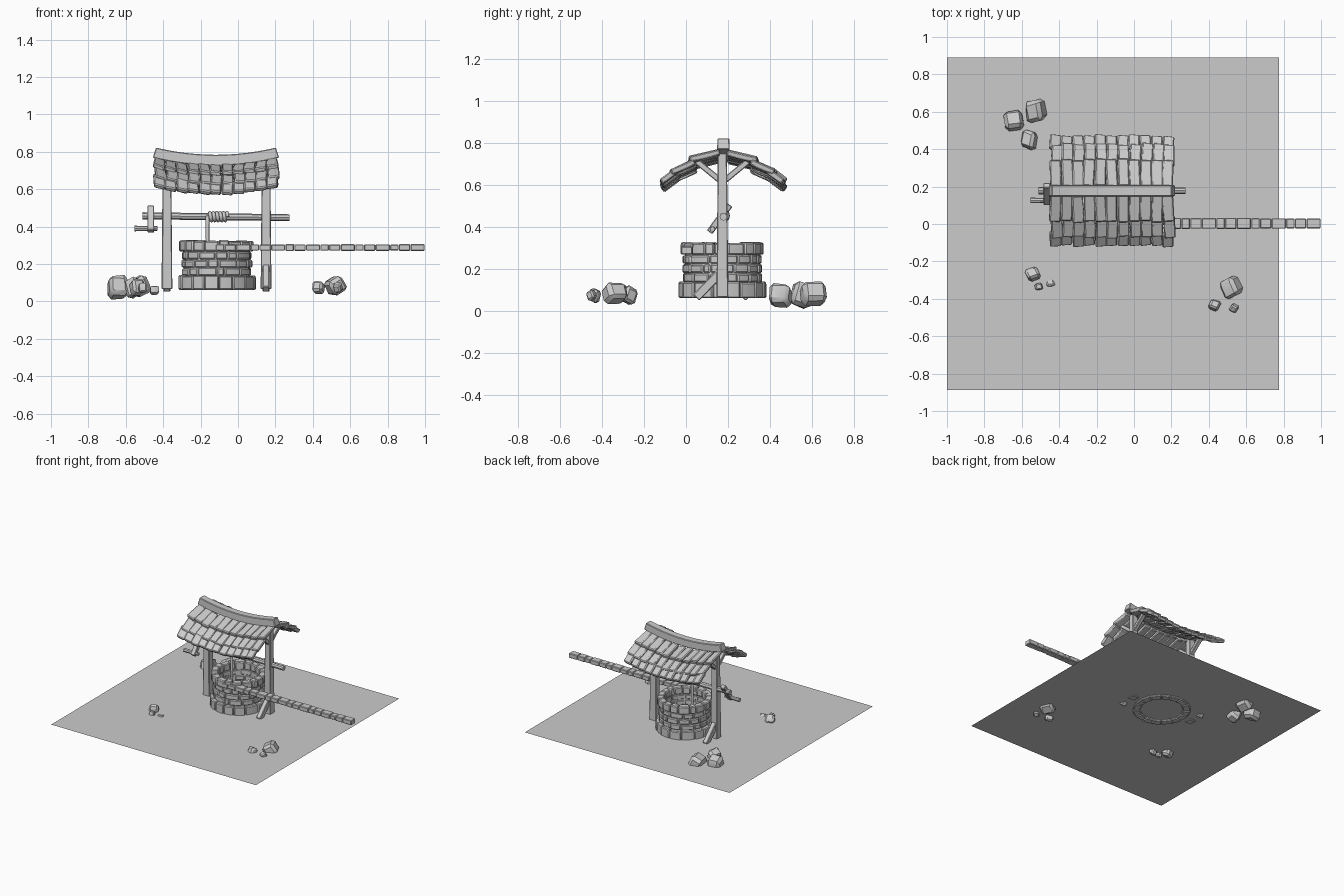
import bpy, bmesh, math, random
from mathutils import Matrix, Vector

if "Cube" in bpy.data.objects:
    bpy.data.objects.remove(bpy.data.objects["Cube"])

random.seed(4)
CX, CY = -0.113, 0.173          # well centre
R = random.uniform


def finish(name, bm, smooth=True):
    me = bpy.data.meshes.new(name)
    bm.to_mesh(me)
    bm.free()
    ob = bpy.data.objects.new(name, me)
    bpy.context.collection.objects.link(ob)
    if smooth:
        bpy.ops.object.select_all(action='DESELECT')
        ob.select_set(True)
        bpy.context.view_layer.objects.active = ob
        bpy.ops.object.shade_smooth_by_angle(angle=math.radians(35))
    return ob


def block(bm, size, mat, bevel=0.005, taper=1.0, cuts=0, warp=None):
    """Bevelled box; taper scales the +z end, warp remaps every vertex."""
    tb = bmesh.new()
    bmesh.ops.create_cube(tb, size=1)
    for v in tb.verts:
        k = taper if v.co.z > 0 else 1
        v.co = Vector((v.co.x * size[0] * k, v.co.y * size[1] * k, v.co.z * size[2]))
    if bevel:
        bmesh.ops.bevel(tb, geom=tb.edges[:], offset=bevel, segments=1, affect='EDGES')
    for i in range(cuts):
        x = size[0] * ((i + 1) / (cuts + 1) - 0.5)
        bmesh.ops.bisect_plane(tb, geom=tb.verts[:] + tb.edges[:] + tb.faces[:],
                               plane_co=(x, 0, 0), plane_no=(1, 0, 0))
    for v in tb.verts:
        v.co = mat @ v.co
        if warp:
            v.co = warp(v.co)
    tmp = bpy.data.meshes.new("tmp")
    tb.to_mesh(tmp)
    tb.free()
    bm.from_mesh(tmp)
    bpy.data.meshes.remove(tmp)


def beam(bm, p, q, w, d, taper=1.0, bevel=0.004):
    p, q = Vector(p), Vector(q)
    rot = (q - p).to_track_quat('Z', 'Y').to_matrix().to_4x4()
    block(bm, (w, d, (q - p).length), Matrix.Translation((p + q) / 2) @ rot, bevel, taper)


def sag(co):
    return Vector((co.x, co.y, co.z + 0.042 * ((co.x + 0.118) / 0.335) ** 2))


def polar(co):
    # x = angle, y = radius, z = height
    return Vector((CX + co.y * math.cos(co.x), CY + co.y * math.sin(co.x), co.z))


def ring(bm, n, r0, r1, z0, z1, start, jitter, gap=0.003):
    step = 2 * math.pi / n
    cuts = [start + i * step + R(-jitter, jitter) * step for i in range(n)]
    cuts.append(cuts[0] + 2 * math.pi)
    for a, b in zip(cuts, cuts[1:]):
        ro = r1 + R(-0.004, 0.003)
        top, bot = z1 + R(-0.004, 0.003), z0
        tb_scale = ro                       # build at arc length, then bend
        def bend(co, s=tb_scale):
            return polar(Vector((co.x / s, co.y, co.z)))
        mat = Matrix.Translation(((a + b) / 2 * tb_scale, (r0 + ro) / 2, (bot + top) / 2))
        block(bm, ((b - a) * tb_scale - gap, ro - r0, top - bot), mat, 0.006, 1, 1, bend)


# ground sheet
bm = bmesh.new()
bmesh.ops.create_grid(bm, x_segments=1, y_segments=1, size=0.888,
                      matrix=Matrix.Translation((-0.112, 0.001, 0.073)))
finish("ground_sheet", bm, False)

# well: base ring, top ring, brick courses, mortar core
bm = bmesh.new()
ring(bm, 16, 0.152, 0.207, 0.062, 0.138, 0.1, 0.2)
finish("well_base_ring", bm)
bm = bmesh.new()
ring(bm, 18, 0.148, 0.199, 0.268, 0.325, 0.2, 0.2)
finish("well_top_ring", bm)
bm = bmesh.new()
for i in range(3):
    ring(bm, 15, 0.153, 0.187, 0.137 + i * 0.044, 0.178 + i * 0.044, i * 0.21, 0.28, 0.005)
finish("well_bricks", bm)
bm = bmesh.new()
N = 32
loops = []
for r, z in ((0.156, 0.08), (0.178, 0.08), (0.178, 0.29), (0.156, 0.29)):
    loops.append([bm.verts.new(polar(Vector((2 * math.pi * k / N, r, z)))) for k in range(N)])
for j in range(4):
    a, b = loops[j], loops[(j + 1) % 4]
    for k in range(N):
        bm.faces.new((a[k], a[(k + 1) % N], b[(k + 1) % N], b[k]))
bmesh.ops.recalc_face_normals(bm, faces=bm.faces[:])
finish("well_mortar", bm)

# straight stone row reaching out from the well rim
bm = bmesh.new()
x = -0.12
for i in range(6):
    for w in (0.047, 0.062, 0.0775):
        d, h = 0.056 + R(-0.005, 0.004), 0.034 + R(-0.004, 0.003)
        block(bm, (w - 0.002, d, h), Matrix.Translation((x + w / 2, 0.003, 0.288)), 0.004)
        x += w
finish("stone_row", bm)

# posts with foot braces (turned half round) and paired roof braces
for name, px, side in (("left", -0.38, 1), ("right", 0.15, -1)):
    bm = bmesh.new()
    beam(bm, (px, CY, 0.066), (px, CY, 0.75), 0.058, 0.056, 0.78)
    finish(name + "_post", bm)
    bm = bmesh.new()
    beam(bm, (px, CY + side * 0.125, 0.064), (px, CY + side * 0.005, 0.187), 0.036, 0.042)
    for s in (-1, 1):
        beam(bm, (px, CY + s * 0.01, 0.62), (px, CY + s * 0.122, 0.712), 0.03, 0.028)
    finish(name + "_braces", bm)

# sagging ridge beam
bm = bmesh.new()
block(bm, (0.675, 0.06, 0.058), Matrix.Translation((-0.118, 0.178, 0.755)), 0.004, 0.95, 11, sag)
finish("roof_ridge", bm)

# roof tiles: three overlapping rows a side, (dist from ridge, z) start and end
rows = (((0.02, 0.718), (0.165, 0.682)),
        ((0.135, 0.671), (0.247, 0.622)),
        ((0.218, 0.632), (0.292, 0.577)))
for name, s in (("front", -1), ("back", 1)):
    bm = bmesh.new()
    for r, (a, b) in enumerate(rows):
        d = Vector((0, s * (b[0] - a[0]), b[1] - a[1]))
        mid = Vector((0, 0.178 + s * (a[0] + b[0]) / 2, (a[1] + b[1]) / 2))
        pitch = Matrix.Rotation(math.atan2(d.z * s, d.y * s), 4, 'X')
        for i in range(11):
            tx = -0.42 + i * 0.0602 + (r % 2) * 0.006 + R(-0.003, 0.003)
            off = Vector((tx, R(-0.006, 0.006), R(-0.003, 0.003)))
            mat = (Matrix.Translation(mid + off) @ pitch
                   @ Matrix.Rotation(R(0.04, 0.16), 4, 'Y')
                   @ Matrix.Rotation(R(-0.06, 0.06), 4, 'Z'))
            block(bm, (0.06, d.length, 0.027), mat, 0.006, 1, 0, sag)
    finish(name + "_roof_tiles", bm)

# windlass shaft
bm = bmesh.new()
p, q = Vector((-0.51, 0.178, 0.458)), Vector((0.275, 0.178, 0.448))
rot = (q - p).to_track_quat('Z', 'Y').to_matrix().to_4x4()
bmesh.ops.create_cone(bm, cap_ends=True, segments=8, radius1=0.019, radius2=0.018,
                      depth=(q - p).length, matrix=Matrix.Translation((p + q) / 2) @ rot)
finish("windlass_shaft", bm)

# crank arm and handle
bm = bmesh.new()
beam(bm, (-0.466, 0.208, 0.505), (-0.466, 0.112, 0.375), 0.036, 0.032)
finish("crank_arm", bm)
bm = bmesh.new()
bmesh.ops.create_cone(bm, cap_ends=True, segments=8, radius1=0.015, radius2=0.012, depth=0.125,
                      matrix=Matrix.Translation((-0.492, 0.126, 0.39))
                      @ Matrix.Rotation(math.pi / 2, 4, 'Y'))
finish("crank_handle", bm)

# rope: coil on the shaft, then hanging into the well
pts = []
for i in range(6 * 12 + 1):
    t = 2 * math.pi * i / 12
    pts.append((-0.055 - 0.0182 * i / 12, 0.178 - 0.021 * math.cos(t), 0.453 + 0.021 * math.sin(t)))
pts += [(-0.163, 0.157, 0.43), (-0.162, 0.157, 0.2)]
cu = bpy.data.curves.new("rope", 'CURVE')
cu.dimensions = '3D'
cu.bevel_depth = 0.01
cu.bevel_resolution = 1
cu.use_fill_caps = True
sp = cu.splines.new('POLY')
sp.points.add(len(pts) - 1)
for pt, c in zip(sp.points, pts):
    pt.co = (*c, 1)
bpy.context.collection.objects.link(bpy.data.objects.new("rope", cu))

# loose rocks half sunk in the ground: x, y, z, half sizes
rocks = ((-0.643, 0.55, 0.075, 0.056, 0.06, 0.067), (-0.525, 0.605, 0.08, 0.06, 0.065, 0.06),
         (-0.56, 0.45, 0.073, 0.047, 0.055, 0.06), (-0.54, -0.27, 0.075, 0.043, 0.04, 0.046),
         (-0.51, -0.335, 0.073, 0.023, 0.02, 0.025), (-0.447, -0.32, 0.06, 0.025, 0.022, 0.026),
         (0.52, -0.34, 0.083, 0.062, 0.062, 0.052), (0.43, -0.435, 0.075, 0.036, 0.034, 0.036),
         (0.535, -0.45, 0.075, 0.027, 0.025, 0.028))
for i, (x, y, z, a, b, c) in enumerate(rocks):
    bm = bmesh.new()
    m = Matrix.Rotation(R(0, 3), 4, 'Z') @ Matrix.Rotation(R(-0.5, 0.5), 4, 'X')
    bmesh.ops.create_cube(bm, size=1.25, matrix=m)
    bmesh.ops.bevel(bm, geom=bm.edges[:], offset=0.24, segments=1, affect='EDGES')
    for v in bm.verts:
        v.co *= R(0.92, 1.06)
    ext = [max(abs(v.co[k]) for v in bm.verts) for k in range(3)]
    for v in bm.verts:
        v.co = Vector((x + v.co.x / ext[0] * a, y + v.co.y / ext[1] * b, z + v.co.z / ext[2] * c))
    finish(f"rock_{i + 1}", bm)
